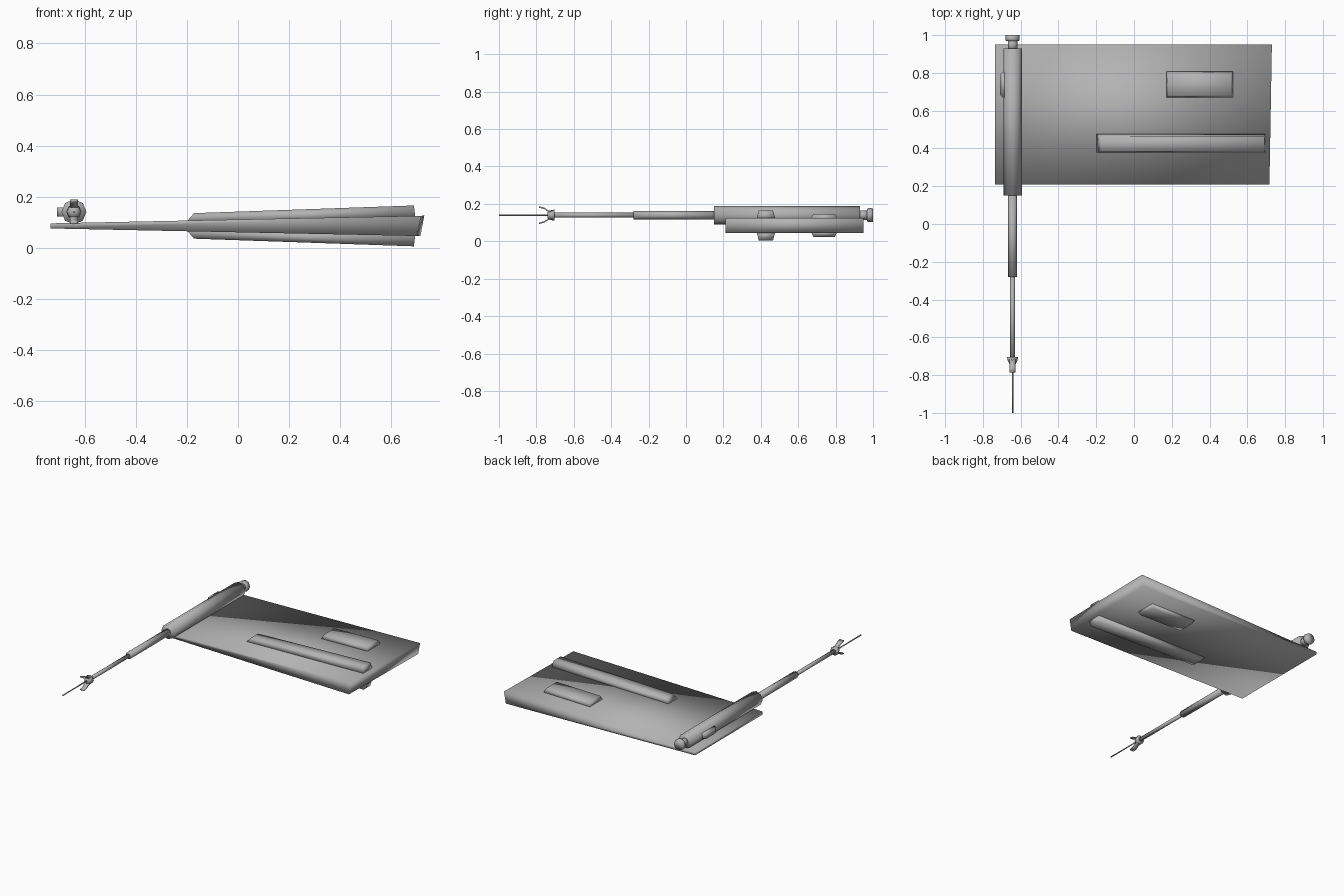
import bpy, bmesh, math

cube = bpy.data.objects.get("Cube")
if cube:
    bpy.data.objects.remove(cube, do_unlink=True)

GREY = (0.45, 0.45, 0.45, 1)
metal = bpy.data.materials.new("plain grey")
metal.use_nodes = True
metal.diffuse_color = GREY
metal.node_tree.nodes["Principled BSDF"].inputs["Base Color"].default_value = GREY

MID_Z = 0.085                  # wing centre plane
GUN_X, GUN_Z = -0.643, 0.14    # cannon axis


def make(name, verts, faces):
    """Smooth mesh object with outward normals."""
    bm = bmesh.new()
    vs = [bm.verts.new(v) for v in verts]
    for f in faces:
        bm.faces.new([vs[i] for i in f])
    bmesh.ops.recalc_face_normals(bm, faces=bm.faces)
    mesh = bpy.data.meshes.new(name)
    bm.to_mesh(mesh)
    bm.free()
    mesh.materials.append(metal)
    mesh.shade_smooth()
    obj = bpy.data.objects.new(name, mesh)
    bpy.context.collection.objects.link(obj)
    return obj


def loft(name, rings):
    """Skin a row of equal rings and cap both ends."""
    n = len(rings[0])
    faces = [(r * n + i, r * n + (i + 1) % n, (r + 1) * n + (i + 1) % n, (r + 1) * n + i)
             for r in range(len(rings) - 1) for i in range(n)]
    last = (len(rings) - 1) * n
    faces += [tuple(range(n)), tuple(range(last, last + n))]
    return make(name, [v for ring in rings for v in ring], faces)


def lathe(name, profile, sides=8):
    """Turn (y, radius) pairs around the cannon axis."""
    angles = [i * math.tau / sides for i in range(sides)]
    return loft(name, [[(GUN_X + r * math.cos(a), y, GUN_Z + r * math.sin(a))
                        for a in angles] for y, r in profile])


def half_thickness(x):
    return 0.01 + 0.03 * (x + 0.735) / 1.465


# Wing: a thin wedge, thicker and slanted at the root
def wing_ring(side, root_front, root_back):
    corners = [(-0.735, 0.21), (root_front, 0.21), (root_back, 0.95), (-0.735, 0.95)]
    return [(x, y, MID_Z + side * half_thickness(x)) for x, y in corners]


loft("wing", [wing_ring(-1, 0.703, 0.715), wing_ring(1, 0.717, 0.73)])


# Raised panels on both wing faces
def panel(name, side, x0, x1, y0, y1, end0, end1, inset, h0, h1):
    base = [(x, y, MID_Z + side * (half_thickness(x) - 0.003))
            for x, y in [(x0, y0), (x1, y0), (x1, y1), (x0, y1)]]
    a, b, c, d = x0 + end0, x1 - end1, y0 + inset, y1 - inset
    top = [(x, y, MID_Z + side * h)
           for x, y, h in [(a, c, h0), (b, c, h1), (b, d, h1), (a, d, h0)]]
    loft(name, [base, top])


for label, side in (("upper", 1), ("lower", -1)):
    panel(label + "_long_rib", side, -0.2, 0.695, 0.377, 0.477, 0.028, 0.006, 0.012, 0.05, 0.08)
    panel(label + "_short_panel", side, 0.17, 0.525, 0.667, 0.81, 0.012, 0.012, 0.014, 0.055, 0.062)

# Cannon along the wing tip
lathe("cannon_body", [(0.15, 0.049), (0.93, 0.049)])
lathe("cannon_neck", [(0.92, 0.025), (0.975, 0.025)])
lathe("cannon_end_cap", [(0.968, 0.032), (0.975, 0.038), (1.0, 0.036)])
lathe("thick_barrel", [(-0.28, 0.023), (0.16, 0.023)])
lathe("thin_barrel", [(-0.72, 0.013), (-0.27, 0.013)])
lathe("muzzle_collar", [(-0.74, 0.017), (-0.722, 0.026), (-0.703, 0.03)])
lathe("muzzle_rod", [(-1.0, 0.004), (-0.73, 0.004)], 6)

# Two bent prongs around the rod
path = [(-0.71, 0.02), (-0.737, 0.022), (-0.757, 0.036), (-0.787, 0.044)]
for label, side in (("upper", 1), ("lower", -1)):
    loft(label + "_prong", [[(GUN_X + dx, y, GUN_Z + side * (z + dz))
                             for dx, dz in ((-0.015, -0.004), (0.015, -0.004),
                                            (0.015, 0.004), (-0.015, 0.004))]
                            for y, z in path])

# Small chamfered box on the outer side of the cannon
loft("side_box", [[(x, y, GUN_Z + dz) for y, dz in
                   ((0.67 + inset, -0.018), (0.805 - inset, -0.018),
                    (0.805 - inset, 0.018), (0.67 + inset, 0.018))]
                  for x, inset in ((-0.71, 0.015), (-0.695, 0), (-0.665, 0))])
